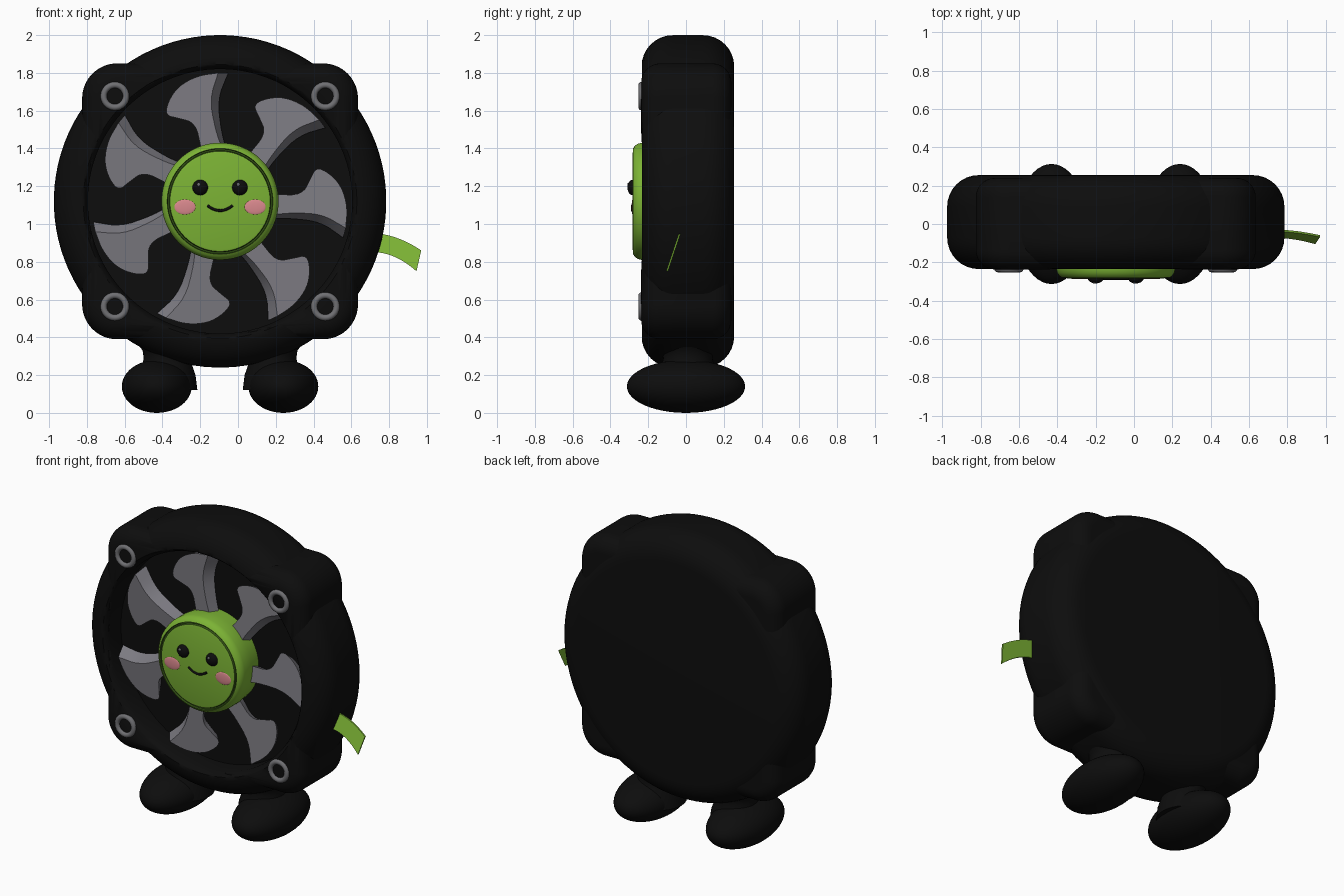
import bpy, bmesh
from math import sin, cos, pi, radians
from mathutils import Vector, Matrix

if "Cube" in bpy.data.objects:
    bpy.data.objects.remove(bpy.data.objects["Cube"])

CX, CZ = -0.095, 1.12      # fan axis
FRONT, BACK = -0.235, 0.255


def material(name, *rgb):
    m = bpy.data.materials.new(name)
    m.use_nodes = True
    m.diffuse_color = (*rgb, 1)
    bsdf = next(n for n in m.node_tree.nodes if n.type == "BSDF_PRINCIPLED")
    bsdf.inputs["Base Color"].default_value = (*rgb, 1)
    return m


black = material("black", 0.004, 0.004, 0.004)
grey = material("blade grey", 0.2, 0.195, 0.22)
ring_grey = material("ring grey", 0.16, 0.16, 0.17)
green = material("lime green", 0.2, 0.45, 0.035)
dark_green = material("dark green", 0.035, 0.09, 0.008)
pink = material("pink", 0.7, 0.25, 0.27)


def finish(bm, name, mat, angle=35):
    bmesh.ops.recalc_face_normals(bm, faces=bm.faces)
    mesh = bpy.data.meshes.new(name)
    bm.to_mesh(mesh)
    bm.free()
    ob = bpy.data.objects.new(name, mesh)
    bpy.context.collection.objects.link(ob)
    mesh.materials.append(mat)
    bpy.ops.object.select_all(action="DESELECT")
    ob.select_set(True)
    bpy.context.view_layer.objects.active = ob
    bpy.ops.object.shade_smooth_by_angle(angle=radians(angle))
    return ob


def loft(name, rings, mat, angle=35):
    """Skin a list of closed rings and cap both ends."""
    bm = bmesh.new()
    loops = [[bm.verts.new(p) for p in ring] for ring in rings]
    n = len(loops[0])
    for a, b in zip(loops, loops[1:]):
        for i in range(n):
            j = (i + 1) % n
            bm.faces.new((a[i], a[j], b[j], b[i]))
    bm.faces.new(loops[0])
    bm.faces.new(loops[-1])
    return finish(bm, name, mat, angle)


def outline(radius, y, corner=0.0, n=24):
    """Rounded square around the fan axis; a circle when corner is 0."""
    pts = []
    for k in range(4 * n):
        a = (k + 0.5) / n * pi / 2
        sx = 1 if cos(a) > 0 else -1
        sz = 1 if sin(a) > 0 else -1
        pts.append(Vector((CX + sx * corner + radius * cos(a), y,
                           CZ + sz * corner + radius * sin(a))))
    return pts


def lathe(name, profile, mat):
    return loft(name, [outline(r, y) for r, y in profile], mat)


def rounded_slab(name, radius, corner, y0, y1, edge):
    steps = [i / 8 * pi / 2 for i in range(9)]
    prof = [(radius - edge + edge * sin(t), y0 + edge - edge * cos(t)) for t in steps]
    prof += [(radius - edge + edge * cos(t), y1 - edge + edge * sin(t)) for t in steps]
    return loft(name, [outline(r, y, corner) for r, y in prof], black)


def ellipsoid(name, loc, size, mat, segs=32):
    bm = bmesh.new()
    bmesh.ops.create_uvsphere(bm, u_segments=segs, v_segments=segs // 2, radius=1)
    bm.transform(Matrix.Translation(loc) @ Matrix.Diagonal((*size, 1)))
    return finish(bm, name, mat, 60)


# Housing: round shell and four-cornered mounting frame, both bored out in front
shell = rounded_slab("round_shell", 0.88, 0, FRONT, BACK, 0.165)
frame = rounded_slab("corner_frame", 0.185, 0.545, FRONT - 0.002, BACK - 0.015, 0.10)
cutter = lathe("bore_cutter", [(0.74, -0.4), (0.74, -0.25), (0.715, -0.225),
                               (0.70, -0.195), (0.70, -0.08)], black)
cutter.hide_render = True
for ob in (shell, frame):
    mod = ob.modifiers.new("bore", "BOOLEAN")
    mod.operation, mod.solver, mod.object = "DIFFERENCE", "EXACT", cutter
    bpy.context.view_layer.objects.active = ob
    bpy.ops.object.modifier_apply(modifier=mod.name)
bpy.data.objects.remove(cutter)

# Hub: bevelled cap with a dark groove around the face
hub = lathe("hub_cap", [(0.30, -0.06), (0.31, -0.16), (0.31, -0.235), (0.305, -0.255),
                        (0.293, -0.272), (0.28, -0.28), (0.277, -0.268),
                        (0.269, -0.268), (0.265, -0.28), (0.255, -0.283)], green)
hub.data.materials.append(dark_green)
for f in hub.data.polygons:
    r = (Vector((f.center.x - CX, f.center.z - CZ))).length
    if f.center.y < -0.25 and 0.264 < r < 0.28:
        f.material_index = 1


# Blades: curved sickle outline, pointed at the tip
def soften(pts, rounds=2):
    for _ in range(rounds):
        out = [pts[0]]
        for a, b in zip(pts, pts[1:]):
            out += [a.lerp(b, 0.25), a.lerp(b, 0.75)]
        pts = out + [pts[-1]]
    return pts


def edge_points(*pairs):
    return soften([Vector(p) for p in pairs])


outer_edge = edge_points((-0.01, 0.68), (-0.12, 0.665), (-0.22, 0.61), (-0.275, 0.53),
                         (-0.29, 0.455), (-0.22, 0.44), (-0.13, 0.415), (-0.10, 0.28))
inner_edge = edge_points((0.01, 0.28), (-0.025, 0.38), (-0.055, 0.54), (-0.01, 0.68))
blade_shape = outer_edge + inner_edge[:-1]


def blade_ring(turn, y, tilt):
    rot = Matrix.Rotation(turn, 2)
    ring = []
    for p in blade_shape:
        q = rot @ p
        ring.append(Vector((CX + q.x, y - tilt * p.x, CZ + q.y)))
    return ring


for i in range(7):
    turn = -i * 2 * pi / 7
    loft(f"blade_{i + 1}", [blade_ring(turn, -0.165, 0.1),
                            blade_ring(turn - radians(4.5), -0.10, 0.05)], grey)

# Mounting rings on the corners
for sx in (-1, 1):
    for sz in (-1, 1):
        bpy.ops.mesh.primitive_torus_add(
            major_radius=0.059, minor_radius=0.017, major_segments=40, minor_segments=12,
            location=(CX + sx * 0.557, FRONT, CZ + sz * 0.557), rotation=(pi / 2, 0, 0))
        ring = bpy.context.object
        ring.name = "mounting_ring"
        ring.data.materials.append(ring_grey)
        bpy.ops.object.shade_smooth_by_angle(angle=radians(60))

# Face: eyes, glints and cheeks mirrored, smile in the middle
for side, s in (("right", -1), ("left", 1)):
    ellipsoid(side + "_eye", (CX + s * 0.105, -0.282, 1.193), (0.041, 0.028, 0.041), black)
    ellipsoid(side + "_eye_glint", (CX + s * 0.105 - 0.008, -0.306, 1.208),
              (0.009, 0.005, 0.009), ring_grey, 12)
    ellipsoid(side + "_cheek", (CX + s * 0.186, -0.282, 1.09), (0.057, 0.006, 0.04), pink)

curve = bpy.data.curves.new("smile", "CURVE")
curve.dimensions = "3D"
curve.bevel_depth = 0.007
curve.use_fill_caps = True
spline = curve.splines.new("POLY")
spline.points.add(14)
for i, p in enumerate(spline.points):
    t = i / 7 - 1
    p.co = (CX + 0.067 * t, -0.284, 1.071 + 0.027 * t * t, 1)
curve.materials.append(black)
bpy.context.collection.objects.link(bpy.data.objects.new("smile", curve))

# Legs flare into the housing, feet are flattened ovals
for side, s in (("right", -1), ("left", 1)):
    ellipsoid(side + "_foot", (CX + s * 0.335, 0, 0.14), (0.185, 0.313, 0.14), black, 48)
    rings = []
    for z, r in ((0.12, 0.16), (0.2, 0.15), (0.25, 0.133), (0.29, 0.124),
                 (0.33, 0.13), (0.37, 0.16), (0.42, 0.215)):
        rings.append([Vector((CX + s * 0.28 + r * cos(a), 0.01 + r * 1.05 * sin(a), z))
                      for a in (k * pi / 20 for k in range(40))])
    loft(side + "_leg", rings, black, 60)

# Side tag: thin curved ribbon
rings = []
for i in range(9):
    t = i / 8
    top = (0.74 + 0.23 * t, 0.95 - 0.025 * t - 0.065 * t * t)
    low = (0.74 + 0.205 * t, 0.85 - 0.02 * t - 0.08 * t * t)
    ring = []
    for (x, z), d in ((top, -1), (low, -1), (low, 1), (top, 1)):
        ring.append(Vector((x, -0.035 - (0.945 - z) / 3 + d * 0.005, z)))
    rings.append(ring)
loft("side_tag", rings, green)
